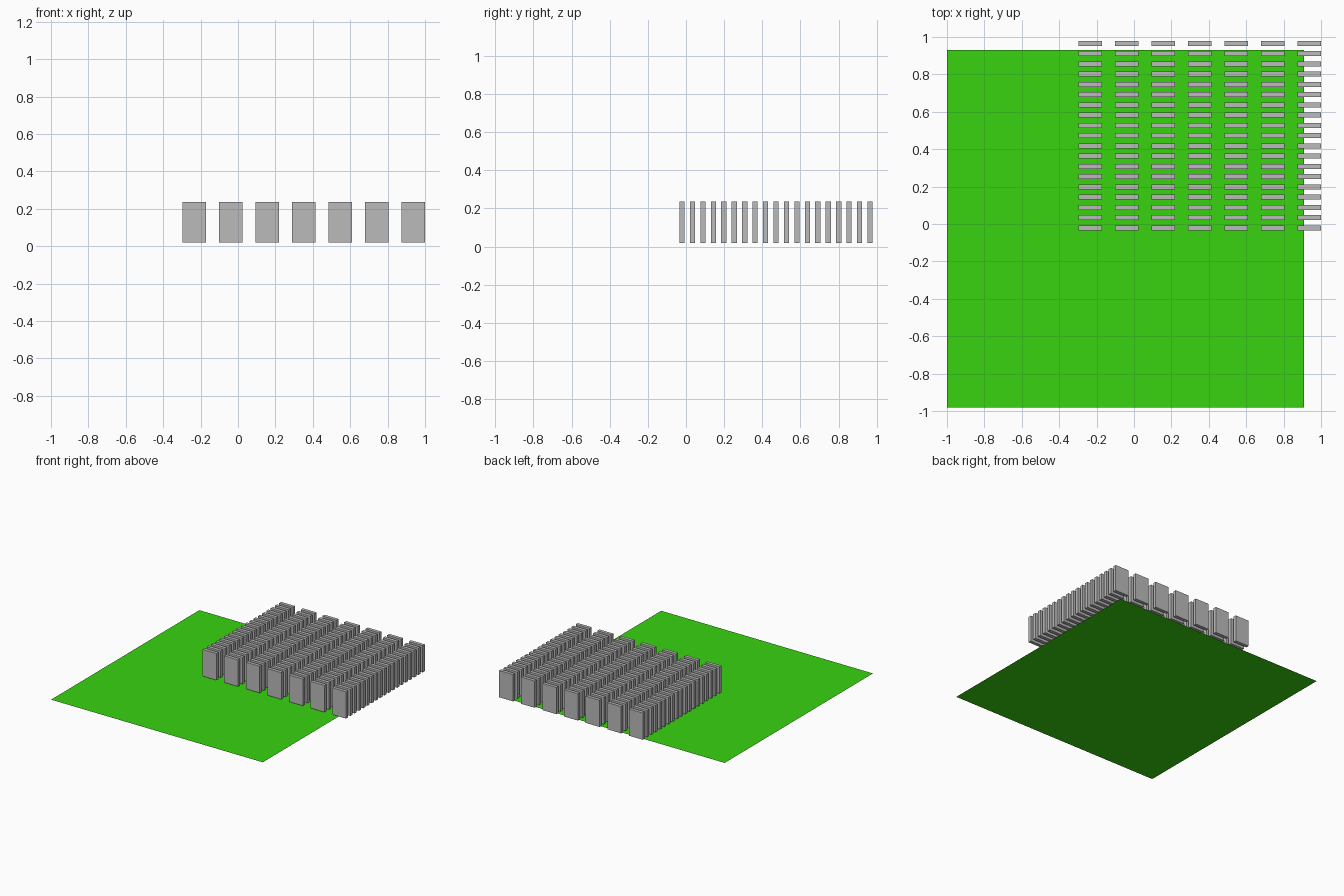
import bpy

# Remove the default cube
old = bpy.data.objects.get("Cube")
if old:
    bpy.data.objects.remove(old, do_unlink=True)


def make_material(name, rgb):
    mat = bpy.data.materials.new(name)
    mat.use_nodes = True
    color = (*rgb, 1.0)
    mat.diffuse_color = color
    mat.node_tree.nodes["Principled BSDF"].inputs["Base Color"].default_value = color
    return mat


green = make_material("grass green", (0.04, 0.65, 0.005))
grey = make_material("stone grey", (0.5, 0.5, 0.5))

# Flat square lawn
bpy.ops.mesh.primitive_plane_add(size=1.91, location=(-0.045, -0.025, 0))
lawn = bpy.context.object
lawn.name = "lawn"
lawn.data.materials.append(green)

# One upright slab, centred on the front left corner of the grid
WIDTH, DEPTH, HEIGHT = 0.125, 0.027, 0.218
bpy.ops.mesh.primitive_cube_add(size=1, location=(-0.233, -0.021, 0.128))
slab = bpy.context.object
slab.name = "slab_rows"
slab.scale = (WIDTH, DEPTH, HEIGHT)
bpy.ops.object.transform_apply(location=False, rotation=False, scale=True)
slab.data.materials.append(grey)


# Repeat it into columns and rows
def repeat(name, count, step):
    mod = slab.modifiers.new(name, 'ARRAY')
    mod.count = count
    mod.use_relative_offset = False
    mod.use_constant_offset = True
    mod.constant_offset_displace = step


repeat("columns", 7, (0.195, 0, 0))
repeat("rows", 19, (0, 0.0548, 0))
